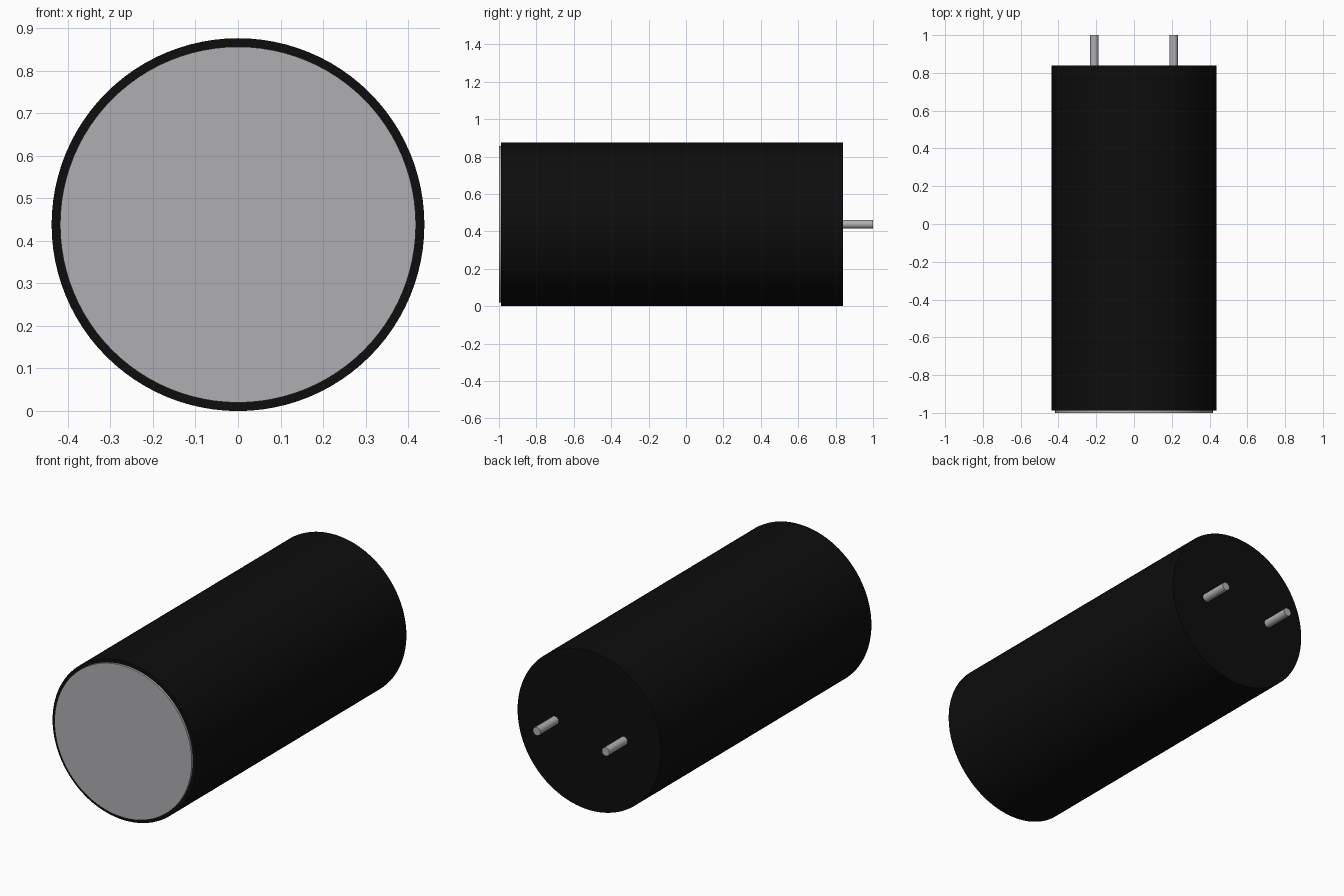
import bpy
import math

cube = bpy.data.objects.get("Cube")
if cube:
    bpy.data.objects.remove(cube, do_unlink=True)

AXIS_Z = 0.438


def make_material(name, color, metallic=0.0):
    mat = bpy.data.materials.new(name)
    mat.use_nodes = True
    mat.diffuse_color = color
    bsdf = mat.node_tree.nodes["Principled BSDF"]
    bsdf.inputs["Base Color"].default_value = color
    return mat


def rod(name, x, y_front, y_back, radius, sides, mat):
    """Closed cylinder lying along y."""
    bpy.ops.mesh.primitive_cylinder_add(
        vertices=sides, radius=radius, depth=y_back - y_front,
        location=(x, (y_front + y_back) / 2, AXIS_Z),
        rotation=(math.pi / 2, 0, 0))
    obj = bpy.context.object
    obj.name = name
    obj.data.materials.append(mat)
    bpy.ops.object.shade_smooth_by_angle(angle=math.radians(35))
    return obj


black = make_material("black sleeve", (0.004, 0.004, 0.004, 1))
grey = make_material("grey metal", (0.43, 0.43, 0.445, 1))

# Sleeve with the metal can end showing slightly at the front
rod("sleeve", 0, -0.988, 0.84, AXIS_Z, 96, black)
rod("front_cap", 0, -1.0, -0.95, 0.418, 96, grey)

# Pair of terminal pins at the back
for side, x in (("left", 0.21), ("right", -0.21)):
    rod(side + "_pin", x, 0.8, 1.0, 0.023, 24, grey)
